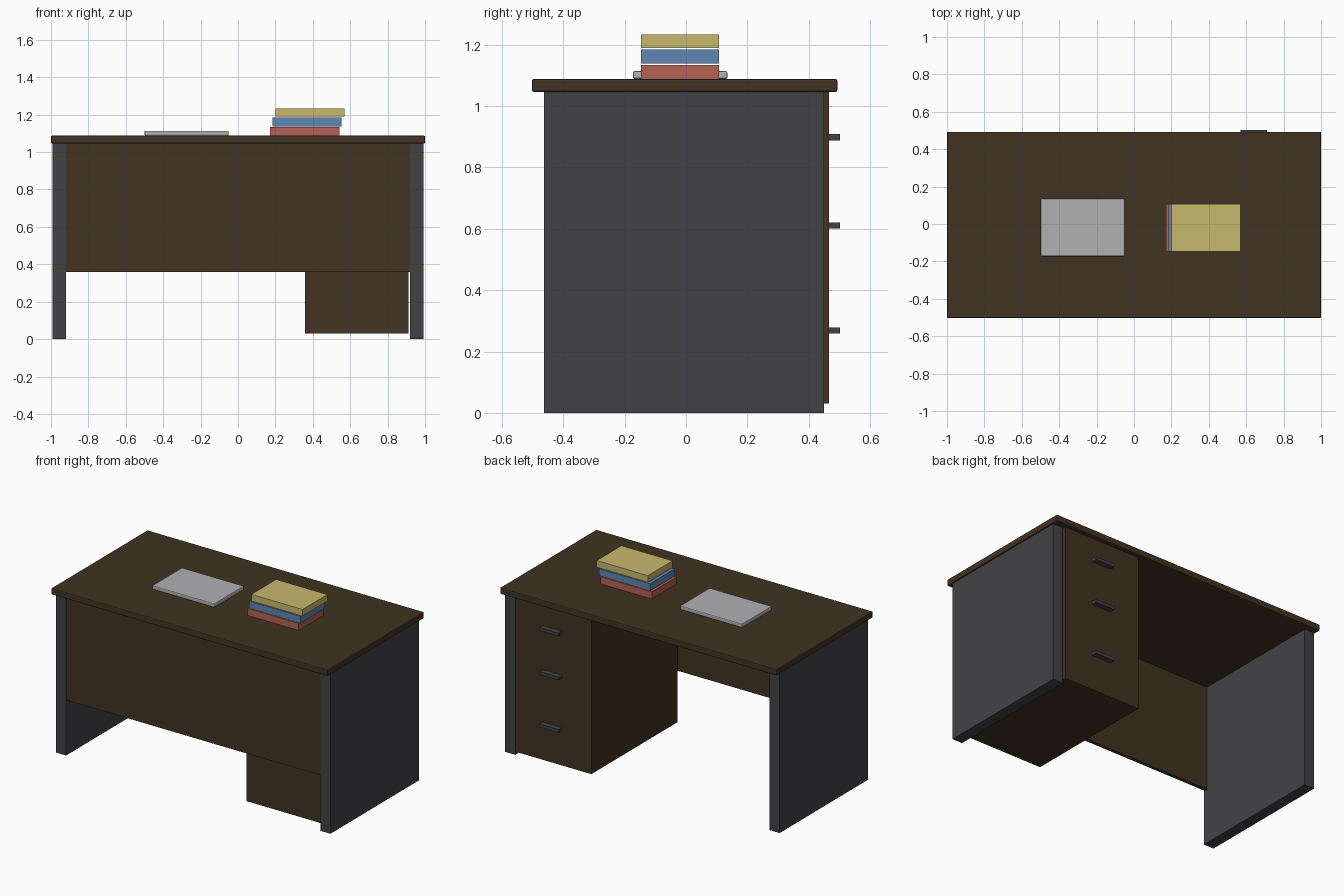
import bpy

old = bpy.data.objects.get("Cube")
if old:
    bpy.data.objects.remove(old, do_unlink=True)


def material(name, r, g, b):
    m = bpy.data.materials.new(name)
    m.use_nodes = True
    m.diffuse_color = (r, g, b, 1)
    m.node_tree.nodes["Principled BSDF"].inputs["Base Color"].default_value = (r, g, b, 1)
    return m


wood = material("dark_wood", 0.052, 0.033, 0.015)
metal = material("charcoal_grey", 0.055, 0.053, 0.06)
silver = material("light_grey", 0.44, 0.44, 0.45)
red = material("brick_red", 0.46, 0.125, 0.09)
blue = material("dusty_blue", 0.12, 0.24, 0.44)
yellow = material("straw_yellow", 0.58, 0.48, 0.155)


def box(name, mat, x, y, z, bevel=0):
    """Box from (min, max) ranges, with an optional small bevel."""
    bpy.ops.mesh.primitive_cube_add(size=1, location=[sum(r) / 2 for r in (x, y, z)])
    ob = bpy.context.object
    ob.name = name
    ob.scale = [r[1] - r[0] for r in (x, y, z)]
    bpy.ops.object.transform_apply(location=False, rotation=False, scale=True)
    ob.data.materials.append(mat)
    if bevel:
        mod = ob.modifiers.new("edge_bevel", "BEVEL")
        mod.width = bevel
        mod.segments = 2
    return ob


# Desk top and the two side panels
box("desk_top", wood, (-1, 1), (-0.502, 0.493), (1.046, 1.088), 0.006)
box("left_side_panel", metal, (0.92, 0.992), (-0.462, 0.45), (0, 1.046))
box("right_side_panel", metal, (-0.992, -0.92), (-0.462, 0.45), (0, 1.046))

# Front modesty panel
box("front_panel", wood, (-0.92, 0.92), (-0.457, -0.435), (0.36, 1.046))

# Drawer cabinet with three handles
box("drawer_cabinet", wood, (0.358, 0.912), (-0.425, 0.466), (0.03, 1.046))
for i, z in enumerate((0.898, 0.611, 0.268)):
    box(f"drawer_handle_{i + 1}", metal, (0.57, 0.71), (0.466, 0.502), (z - 0.01, z + 0.01))

# Closed laptop
box("laptop", silver, (-0.5, -0.05), (-0.173, 0.135), (1.088, 1.114), 0.006)

# Stack of books
for name, mat, x, z, top in (("red_book", red, 0.172, 1.088, 1.134),
                             ("blue_book", blue, 0.184, 1.138, 1.184),
                             ("yellow_book", yellow, 0.2, 1.189, 1.233)):
    box(name, mat, (x, x + 0.37), (-0.147, 0.108), (z, top))
